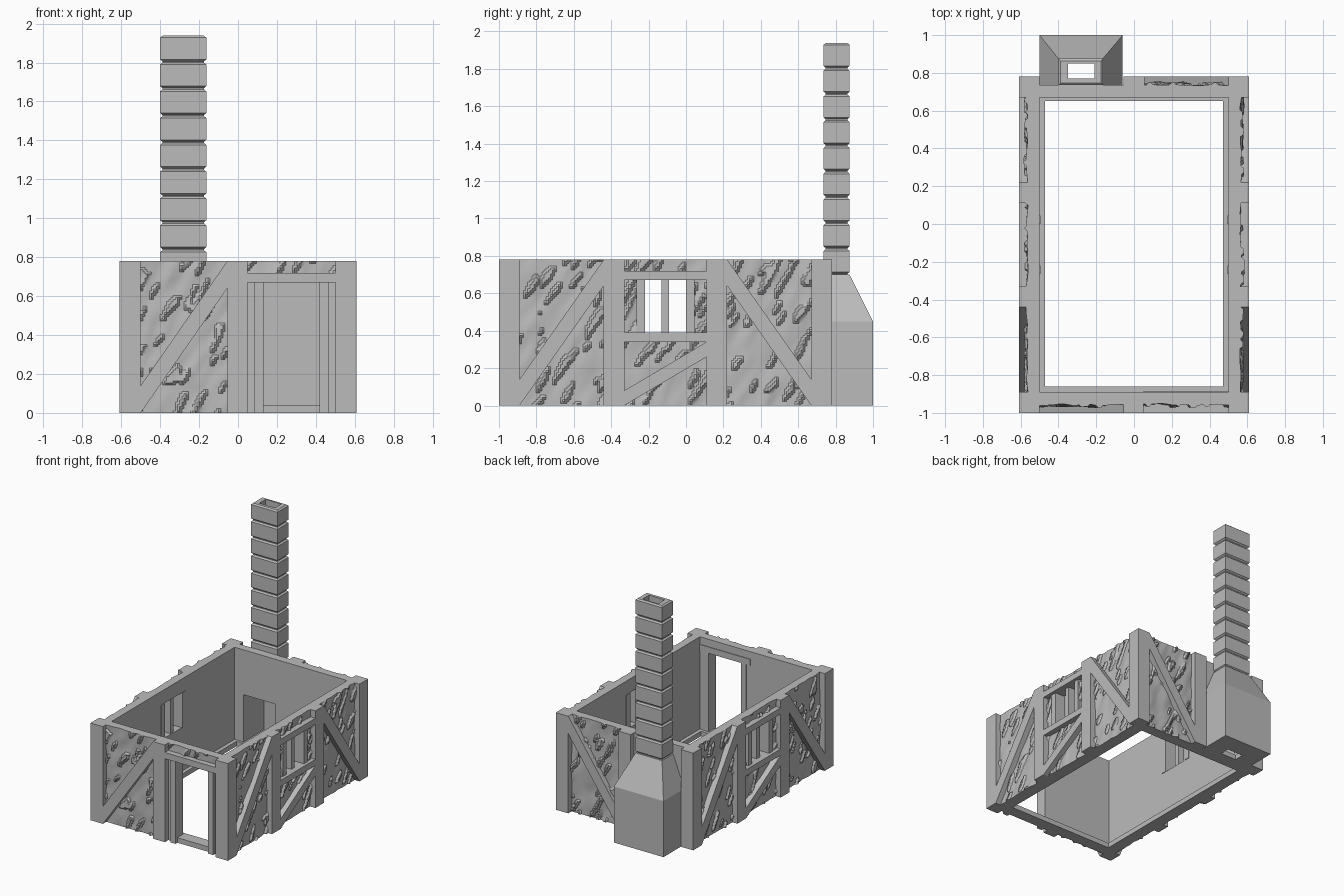
import bpy, bmesh, math
from mathutils import Vector, noise

if "Cube" in bpy.data.objects:
    bpy.data.objects.remove(bpy.data.objects["Cube"])

GREY = (0.5, 0.5, 0.5, 1)
stone = bpy.data.materials.new("plain_grey")
stone.use_nodes = True
stone.diffuse_color = GREY
stone.node_tree.nodes["Principled BSDF"].inputs["Base Color"].default_value = GREY

HEIGHT = 0.78
THICK = 0.11
CENTRE_Y = -0.11


def finish(name, bm, smooth=False):
    bmesh.ops.recalc_face_normals(bm, faces=bm.faces)
    mesh = bpy.data.meshes.new(name)
    bm.to_mesh(mesh)
    bm.free()
    mesh.materials.append(stone)
    if smooth:
        mesh.shade_smooth()
        mesh.set_sharp_from_angle(angle=math.radians(35))
    obj = bpy.data.objects.new(name, mesh)
    bpy.context.collection.objects.link(obj)
    return obj


def loft(name, rings):
    """Skin a closed loop of rectangles given as x0, x1, y0, y1, z."""
    bm = bmesh.new()
    loops = [[bm.verts.new(p) for p in ((a, c, z), (b, c, z), (b, d, z), (a, d, z))]
             for a, b, c, d, z in rings]
    for i, lower in enumerate(loops):
        upper = loops[(i + 1) % len(loops)]
        for k in range(4):
            n = (k + 1) % 4
            bm.faces.new((lower[k], lower[n], upper[n], upper[k]))
    return finish(name, bm)


class Wall:
    """One side of the house: u runs along it, d points outward."""

    def __init__(self, name, side, outer):
        self.name, self.side, self.outer = name, side, outer

    def place(self, u, d, z):
        x, y = u, -d
        for _ in range(self.side):
            x, y = -y, x
        return Vector((x, y + CENTRE_Y, z))

    def prism(self, part, points, back=THICK, front=0.0):
        bm = bmesh.new()
        caps = [[bm.verts.new(self.place(u, self.outer - t, z)) for u, z in points]
                for t in (back, front)]
        bm.faces.new(caps[0])
        bm.faces.new(caps[1])
        for k in range(len(points)):
            n = (k + 1) % len(points)
            bm.faces.new((caps[0][k], caps[0][n], caps[1][n], caps[1][k]))
        return finish(f"{self.name}_{part}", bm)

    def box(self, part, u0, u1, z0, z1, back=THICK, front=0.0):
        return self.prism(part, [(u0, z0), (u1, z0), (u1, z1), (u0, z1)], back, front)

    def brace(self, part, u0, z0, u1, z1, rise):
        pts = [(u0, z0), (u1, z1), (u1, z1 + rise), (u0, z0 + rise)]
        return self.prism(part, pts, 0.08)

    def relief(self, u, z):
        # slanted plaster ripples with raised chips
        seed = self.side * 9.7
        ripple = noise.noise(Vector((u * 15 - z * 6, z * 7, seed)))
        chip = noise.noise(Vector((u * 24 - z * 13, z * 8, seed + 4)))
        step = 0.013 if chip > 0.3 else 0.0
        return 0.044 - 0.008 * ripple - step

    def plaster(self, part, u0, u1, z0, z1):
        nu = max(3, round((u1 - u0) / 0.011))
        nz = max(3, round((z1 - z0) / 0.011))
        bm = bmesh.new()
        grid = []
        for i in range(nu + 1):
            u = u0 + (u1 - u0) * i / nu
            column = []
            for j in range(nz + 1):
                z = z0 + (z1 - z0) * j / nz
                column.append(bm.verts.new(self.place(u, self.outer - self.relief(u, z), z)))
            grid.append(column)
        for i in range(nu):
            for j in range(nz):
                bm.faces.new((grid[i][j], grid[i + 1][j], grid[i + 1][j + 1], grid[i][j + 1]))
        # close the slab behind the rough face
        rim = [c[0] for c in grid] + grid[-1][1:] + [c[-1] for c in grid[-2::-1]] + grid[0][-2:0:-1]
        back = []
        for v in rim:
            p = v.co.copy()
            axis = self.side % 2
            p[1 - axis] = self.place(0, self.outer - THICK, 0)[1 - axis]
            back.append(bm.verts.new(p))
        for k in range(len(rim)):
            n = (k + 1) % len(rim)
            bm.faces.new((rim[k], back[k], back[n], rim[n]))
        bm.faces.new(back)
        return finish(f"{self.name}_{part}", bm, True)


# Long side walls, the same wall turned half way round
for name, side in (("left_wall", 1), ("right_wall", 3)):
    w = Wall(name, side, 0.61)
    for s, end in ((-1, "near"), (1, "far")):
        w.box(end + "_corner_post", *sorted((s * 0.89, s * 0.78)), 0, HEIGHT)
        w.box(end + "_post", *sorted((s * 0.33, s * 0.22)), 0, HEIGHT)
        w.plaster(end + "_plaster", *sorted((s * 0.78, s * 0.33)), 0, HEIGHT)
        w.brace(end + "_brace", s * 0.78, 0, s * 0.33, 0.64, 0.14)
        w.plaster(end + "_window_plaster", *sorted((s * 0.22, s * 0.15)), 0.39, 0.67)
        w.box(end + "_window_jamb", *sorted((s * 0.155, s * 0.11)), 0.39, 0.67, 0.115, 0.025)
    w.box("window_mullion", -0.02, 0.02, 0.39, 0.67, 0.1, 0.045)
    w.box("window_sill", -0.22, 0.22, 0.34, 0.39)
    w.box("window_lintel", -0.22, 0.22, 0.67, 0.72)
    w.plaster("upper_plaster", -0.22, 0.22, 0.72, HEIGHT)
    w.plaster("lower_plaster", -0.22, 0.22, 0, 0.34)
    w.brace("lower_brace", -0.22, 0, 0.22, 0.26, 0.08)

# Front wall with doorway
front = Wall("front_wall", 0, 0.89)
front.box("middle_post", -0.055, 0.05, 0, HEIGHT)
front.plaster("plaster", -0.5, -0.055, 0, HEIGHT)
front.brace("brace", -0.5, 0, -0.055, 0.64, 0.14)
front.plaster("upper_plaster", 0.05, 0.5, 0.72, HEIGHT)
front.box("door_lintel", 0.05, 0.5, 0.67, 0.72, 0.115)
for u0, u1, end in ((0.05, 0.085, "inner"), (0.465, 0.5, "outer")):
    front.box(end + "_door_cheek", u0, u1, 0, 0.67, THICK, 0.045)
front.box("inner_door_jamb", 0.085, 0.13, 0, 0.67, 0.115, 0.02)
front.box("outer_door_jamb", 0.42, 0.465, 0, 0.67, 0.115, 0.02)
front.box("door_threshold", 0.13, 0.42, 0, 0.04, 0.115, 0.045)

# Back wall with fireplace opening
back = Wall("back_wall", 2, 0.89)
back.box("middle_post", -0.055, 0.055, 0, HEIGHT)
back.plaster("plaster", -0.5, -0.055, 0, HEIGHT)
back.brace("brace", -0.5, 0.64, -0.055, 0, 0.14)
back.box("inner_fireplace_cheek", 0.055, 0.14, 0, HEIGHT, THICK, 0.045)
back.box("outer_fireplace_cheek", 0.42, 0.5, 0, HEIGHT, THICK, 0.045)
back.box("fireplace_breast", 0.14, 0.42, 0.42, HEIGHT, THICK, 0.045)
back.box("hearth_step", 0.14, 0.42, 0, 0.04, THICK, 0.045)

# Low ledge around the inside of the walls
outer_rim = (-0.505, 0.505, -0.895, 0.675)
inner_rim = (-0.47, 0.47, -0.86, 0.65)
loft("floor_ledge", [outer_rim + (0,), outer_rim + (0.04,), inner_rim + (0.04,), inner_rim + (0,)])

# Chimney base: tapered hood, flue and hollowed firebox
flue = (-0.35, -0.21, 0.77, 0.85)
foot = (-0.5, -0.06, 0.735, 1.0)
base = loft("chimney_base", [foot + (0,), foot + (0.45,), (-0.4, -0.165, 0.735, 0.875, 0.7),
                             flue + (0.7,), flue + (0,)])
bm = bmesh.new()
bmesh.ops.create_cube(bm, size=1)
for v in bm.verts:
    v.co = (v.co.x * 0.28 - 0.28, v.co.y * 0.23 + 0.815, v.co.z * 0.38 + 0.23)
cutter = finish("firebox_cutter", bm)
cutter.hide_render = True
cutter.hide_viewport = True
cut = base.modifiers.new("firebox", "BOOLEAN")
cut.object = cutter
cut.operation = "DIFFERENCE"
cut.solver = "EXACT"

# Chimney stack: chamfered stone courses around the flue
COURSES = 9
START, TOP = 0.7, 1.94
step = (TOP - START) / COURSES
rings = []
for i in range(COURSES):
    z = START + i * step
    for inset, h in ((0.012, 0.0), (0.012, 0.004), (0, 0.014), (0, step - 0.012), (0.012, step - 0.002)):
        rings.append((-0.4 + inset, -0.163 - inset, 0.735 + inset, 0.875 - inset, z + h))
rings += [flue + (TOP - 0.002,), flue + (START,)]
loft("chimney_stack", rings)
